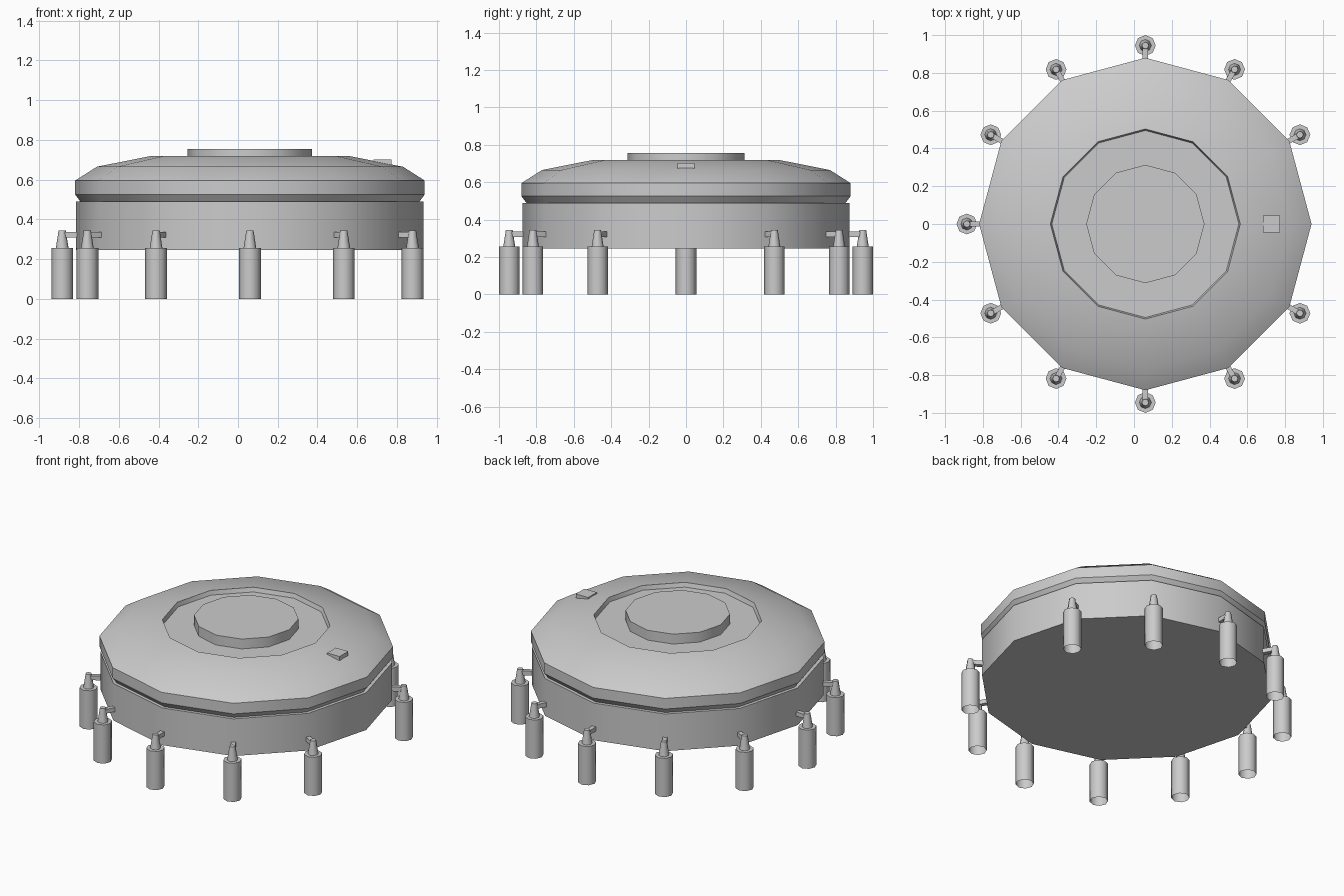
import bpy
import bmesh
import math
from mathutils import Matrix, Vector

cube = bpy.data.objects.get("Cube")
if cube:
    bpy.data.objects.remove(cube, do_unlink=True)

CENTRE = Vector((0.06, 0, 0))
SIDES = 12

grey = bpy.data.materials.new("plain grey")
grey.use_nodes = True
colour = (0.6, 0.6, 0.6, 1)
grey.diffuse_color = colour
grey.node_tree.nodes["Principled BSDF"].inputs["Base Color"].default_value = colour


def finish(name, bm, angle):
    """Turn a bmesh into a named, shaded object."""
    bmesh.ops.recalc_face_normals(bm, faces=bm.faces)
    mesh = bpy.data.meshes.new(name)
    bm.to_mesh(mesh)
    bm.free()
    mesh.materials.append(grey)
    obj = bpy.data.objects.new(name, mesh)
    bpy.context.collection.objects.link(obj)
    bpy.ops.object.select_all(action='DESELECT')
    obj.select_set(True)
    bpy.context.view_layer.objects.active = obj
    bpy.ops.object.shade_smooth_by_angle(angle=math.radians(angle))
    return obj


def lathe(name, profile, sides, centre, angle, cap_bottom=True):
    """Revolve (radius, height) points, listed from bottom to top."""
    bm = bmesh.new()
    rings = []
    for r, z in profile:
        rings.append([bm.verts.new(centre + Vector((
            r * math.cos(math.tau * i / sides),
            r * math.sin(math.tau * i / sides), z))) for i in range(sides)])
    for low, high in zip(rings, rings[1:]):
        for i in range(sides):
            j = (i + 1) % sides
            bm.faces.new((low[i], low[j], high[j], high[i]))
    bm.faces.new(rings[-1])
    if cap_bottom:
        bm.faces.new(rings[0][::-1])
    return finish(name, bm, angle)


def box(name, size, matrix):
    bm = bmesh.new()
    bmesh.ops.create_cube(bm, size=1)
    bmesh.ops.scale(bm, vec=size, verts=bm.verts)
    bmesh.ops.transform(bm, matrix=matrix, verts=bm.verts)
    return finish(name, bm, 30)


# Lower drum
lathe("lower_drum", [(0.875, 0.245), (0.875, 0.49)], SIDES, CENTRE, 31)

# Domed lid with undercut rim and shallow round recess
lathe("domed_lid", [(0.85, 0.485), (0.88, 0.525), (0.88, 0.595), (0.77, 0.665),
                    (0.503, 0.718), (0.495, 0.69)], SIDES, CENTRE, 31)

# Raised hatch in the recess
lathe("top_hatch", [(0.313, 0.685), (0.313, 0.755)], SIDES, CENTRE, 31)

# Small block on the lid
box("lid_block", (0.09, 0.09, 0.05), Matrix.Translation((0.727, 0, 0.677)))

# Hanging posts at every corner but the +x one
for k in range(1, SIDES):
    turn = Matrix.Rotation(math.tau * k / SIDES, 4, 'Z')
    place = CENTRE + turn @ Vector((0.945, 0, 0))
    lathe(f"post_{k}", [(0.055, 0), (0.055, 0.255), (0.032, 0.255),
                        (0.018, 0.345)], 8, place, 50, cap_bottom=False)
    arm = Matrix.Translation(CENTRE) @ turn
    box(f"post_arm_{k}", (0.085, 0.028, 0.028),
        arm @ Matrix.Translation((0.903, 0, 0.322)))
